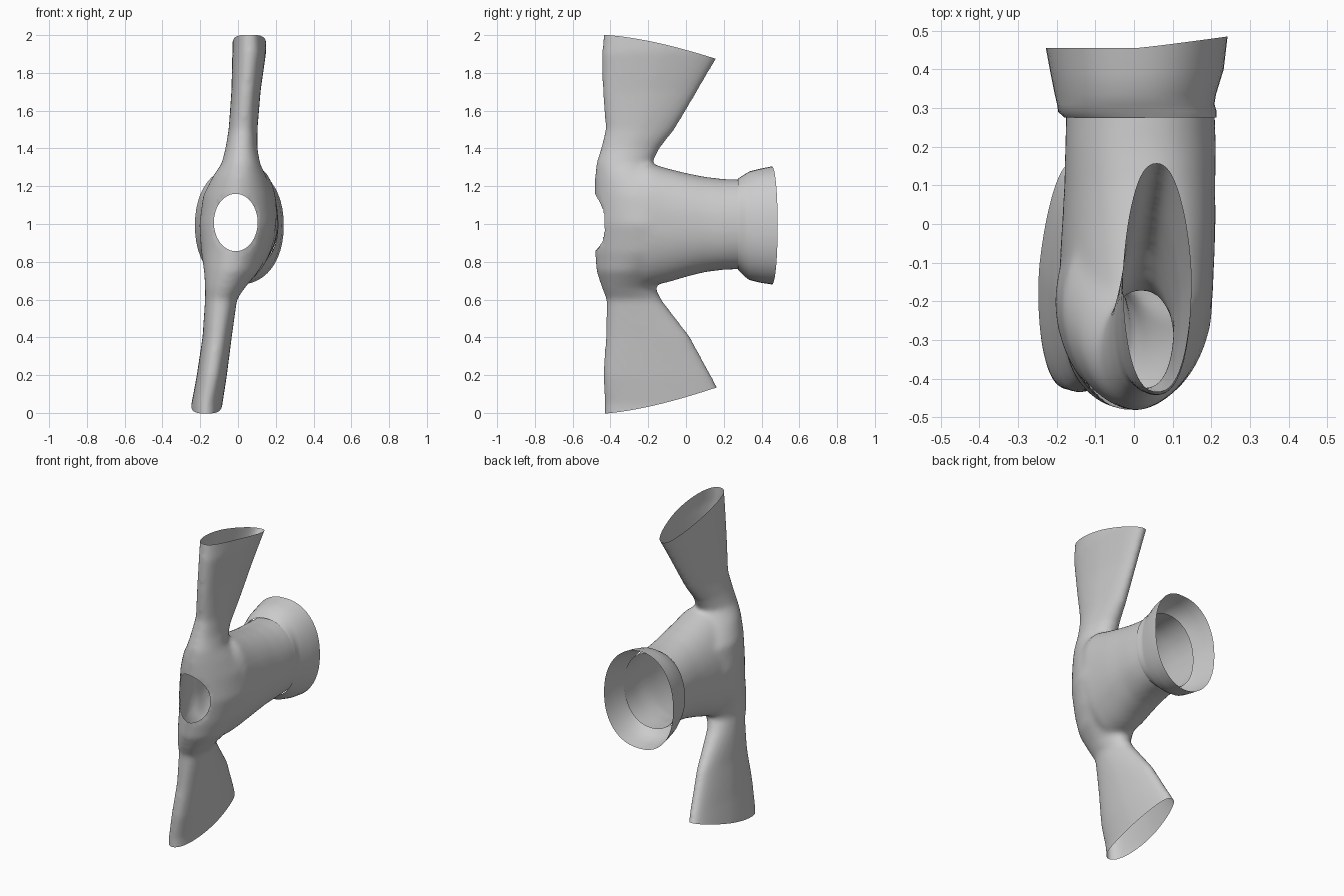
import bpy, bmesh
from math import cos, sin, pi, copysign
from mathutils import Vector

if "Cube" in bpy.data.objects:
    bpy.data.objects.remove(bpy.data.objects["Cube"])

N = 48


def power(v, e):
    return copysign(abs(v) ** e, v)


def add_loft(bm, rings, cap=True):
    """Skin a list of point loops into a tube."""
    loops = [[bm.verts.new(p) for p in r] for r in rings]
    for a, b in zip(loops, loops[1:]):
        for i in range(N):
            j = (i + 1) % N
            bm.faces.new((a[i], a[j], b[j], b[i]))
    if cap:
        bm.faces.new(loops[0][::-1])
        bm.faces.new(loops[-1])


def sleeve_ring(z, x0, x1, y0, y1):
    """Oval at the shoulders; out on the sleeves a wedge, thin at the back edge."""
    out = min(1, max(0, (abs(z - 1) - .25) / .2))
    e = 1.06 - .22 * out
    pts = []
    for i in range(N):
        c, s = power(cos(2 * pi * i / N), e), power(sin(2 * pi * i / N), e)
        w = (x1 - x0) / 2 * (1 - .25 * out * max(0, s))
        pts.append(((x0 + x1) / 2 + w * c, (y0 + y1) / 2 + (y1 - y0) / 2 * s, z))
    return pts


def body_ring(y, x0, x1, z0, z1, shear=0.0, bow=0.0):
    pts = []
    for i in range(N):
        c, s = cos(2 * pi * i / N), sin(2 * pi * i / N)
        pts.append(((x0 + x1) / 2 + (x1 - x0) / 2 * power(c, 0.92) + shear * s,
                    y + bow * max(0, c),
                    (z0 + z1) / 2 + (z1 - z0) / 2 * power(s, 0.92)))
    return pts


def make_object(name, bm):
    me = bpy.data.meshes.new(name)
    bm.to_mesh(me)
    bm.free()
    ob = bpy.data.objects.new(name, me)
    bpy.context.collection.objects.link(ob)
    return ob


def finish(ob):
    for p in ob.data.polygons:
        p.use_smooth = True


# Sleeves and shoulders: one tube running up through both cuffs
sleeves = [
    (-0.10, -.26, -.085, -.43, .28), (0.05, -.25, -.085, -.43, .21),
    (0.20, -.22, -.06, -.44, .135), (0.40, -.188, -.033, -.425, .025),
    (0.60, -.175, -.005, -.42, -.13), (0.66, -.175, .035, -.445, -.16),
    (0.75, -.18, .11, -.475, -.10), (0.85, -.195, .165, -.482, .05),
    (1.00, -.205, .205, -.48, .08), (1.15, -.185, .19, -.482, .05),
    (1.25, -.135, .15, -.482, -.10), (1.32, -.087, .118, -.475, -.18),
    (1.40, -.067, .103, -.45, -.14), (1.50, -.05, .103, -.425, -.06),
    (1.70, -.035, .12, -.442, .062), (1.90, -.03, .15, -.445, .177),
    (2.10, -.025, .145, -.43, .30)]
# Body: tube running back to the hem
body = [
    (-.27, -.17, .18, .68, 1.31, .04), (-.20, -.185, .20, .67, 1.325, .035),
    (-.10, -.19, .205, .69, 1.295, .03), (0.0, -.185, .21, .72, 1.27, .02),
    (.10, -.18, .21, .745, 1.25, .01), (.20, -.178, .212, .758, 1.238, 0),
    (.42, -.172, .204, .764, 1.23, 0)]

bm = bmesh.new()
add_loft(bm, [sleeve_ring(*r) for r in sleeves])
add_loft(bm, [body_ring(*r) for r in body][::-1])
bmesh.ops.recalc_face_normals(bm, faces=bm.faces)
garment = make_object("garment_body", bm)

# Fuse the tubes into one skin
mod = garment.modifiers.new("fuse", 'REMESH')
mod.mode = 'VOXEL'
mod.voxel_size = 0.013
dg = bpy.context.evaluated_depsgraph_get()
fused = bpy.data.meshes.new_from_object(garment.evaluated_get(dg))
garment.modifiers.clear()
garment.data = fused

bm = bmesh.new()
bm.from_mesh(fused)
for _ in range(8):
    bmesh.ops.smooth_vert(bm, verts=bm.verts, factor=0.5,
                          use_axis_x=True, use_axis_y=True, use_axis_z=True)

# Open the cuffs and the hem end
for co, no in (((0, -.43, 2.0), (0, .125, .585)),
               ((0, -.42, 0.0), (0, .135, -.585)),
               ((0, .33, 1.0), (0, 1, 0))):
    bmesh.ops.bisect_plane(bm, geom=bm.verts[:] + bm.edges[:] + bm.faces[:],
                           plane_co=co, plane_no=no, clear_outer=True)

# Bow the cuff rims outward a little between their corners
for v in bm.verts:
    reach = max(0, abs(v.co.z - 1) - .6) / .4
    t = (v.co.y + .14) / .3
    if reach and abs(t) < 1:
        v.co.z += copysign(.022 * reach * (1 - t * t), v.co.z - 1)


# Neck opening: oval hole with a clean rim
def neck_dist(v):
    return (((v.co.x + .012) / .116) ** 2 + ((v.co.z - 1.008) / .152) ** 2) ** 0.5


bmesh.ops.delete(bm, geom=[v for v in bm.verts if v.co.y < -.3 and neck_dist(v) < 1],
                 context='VERTS')
for v in bm.verts:
    if v.is_boundary and v.co.y < -.3 and neck_dist(v) < 1.5:
        d = neck_dist(v)
        v.co.x = -.012 + (v.co.x + .012) / d
        v.co.z = 1.008 + (v.co.z - 1.008) / d
bm.to_mesh(fused)
bm.free()
finish(garment)

# Flared hem band with a folded seam
bm = bmesh.new()
add_loft(bm, [body_ring(*r) for r in (
    (.275, -.180, .213, .757, 1.24), (.29, -.196, .214, .742, 1.25),
    (.31, -.199, .208, .722, 1.262), (.335, -.205, .212, .704, 1.278),
    (.39, -.216, .232, .690, 1.292, 0, .01),
    (.455, -.228, .242, .68, 1.305, 0, .03))], cap=False)
bmesh.ops.recalc_face_normals(bm, faces=bm.faces)
finish(make_object("hem_band", bm))
